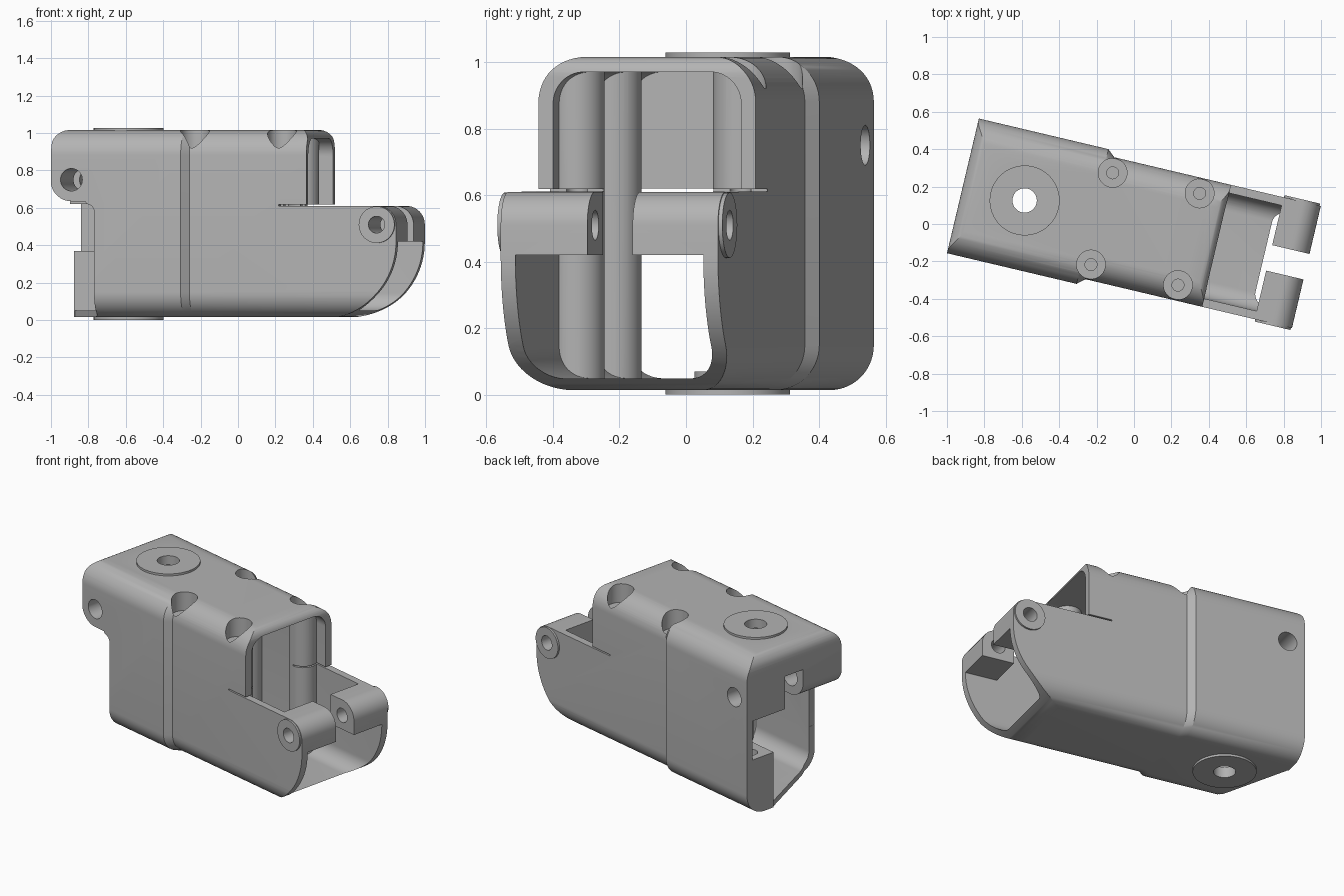
import bpy, bmesh, math
from mathutils import Matrix

if "Cube" in bpy.data.objects:
    bpy.data.objects.remove(bpy.data.objects["Cube"], do_unlink=True)

MID = -0.012          # centre line of the housing across its width
TURN = math.radians(-13.3)

grey = bpy.data.materials.new("plain_grey")
grey.use_nodes = True
grey.diffuse_color = (0.45, 0.45, 0.45, 1)
grey.node_tree.nodes["Principled BSDF"].inputs["Base Color"].default_value = (0.45, 0.45, 0.45, 1)


def arc(cx, cy, r, start, end, n=14):
    angles = [math.radians(start + (end - start) * i / n) for i in range(n + 1)]
    return [(cx + r * math.cos(a), cy + r * math.sin(a)) for a in angles]


def loft(name, rings):
    """Closed solid through rings of equal point count."""
    bm = bmesh.new()
    loops = [[bm.verts.new(p) for p in ring] for ring in rings]
    n = len(loops[0])
    for a, b in zip(loops, loops[1:]):
        for i in range(n):
            j = (i + 1) % n
            bm.faces.new((a[i], a[j], b[j], b[i]))
    bm.faces.new(loops[0])
    bm.faces.new(loops[-1])
    bmesh.ops.recalc_face_normals(bm, faces=bm.faces)
    mesh = bpy.data.meshes.new(name)
    bm.to_mesh(mesh)
    bm.free()
    mesh.materials.append(grey)
    obj = bpy.data.objects.new(name, mesh)
    bpy.context.scene.collection.objects.link(obj)
    return obj


def prism(name, points, axis, lo, hi):
    """Extrude a side outline across the width, or a plan outline upwards."""
    place = (lambda p, t: (p[0], t, p[1])) if axis == "y" else (lambda p, t: (p[0], p[1], t))
    return loft(name, [[place(p, t) for p in points] for t in (lo, hi)])


def rod(name, a, b, r, axis, lo, hi, n=40):
    return prism(name, arc(a, b, r, 0, 360, n)[:-1], axis, lo, hi)


def box(name, x0, x1, y0, y1, z0, z1):
    return prism(name, [(x0, y0), (x1, y0), (x1, y1), (x0, y1)], "z", z0, z1)


def tube(name, stations, z0, z1, r):
    """Rounded rectangle section carried along the length."""
    rings = []
    for x, half in stations:
        a, lo, hi = half - r, z0 + r, z1 - r
        sec = (arc(MID + a, hi, r, 0, 90) + arc(MID - a, hi, r, 90, 180)
               + arc(MID - a, lo, r, 180, 270) + arc(MID + a, lo, r, 270, 360))
        rings.append([(x, y, z) for y, z in sec])
    return loft(name, rings)


def combine(target, tools, operation):
    for tool in tools:
        mod = target.modifiers.new("cut", "BOOLEAN")
        mod.operation, mod.object, mod.solver = operation, tool, "EXACT"
    graph = bpy.context.evaluated_depsgraph_get()
    result = bpy.data.meshes.new_from_object(target.evaluated_get(graph))
    target.modifiers.clear()
    target.data = result
    for tool in tools:
        bpy.data.objects.remove(tool, do_unlink=True)


# Outer housing: wide rear half stepping down to a narrower front half
housing = tube("housing", [(-1, .37), (-.225, .37), (-.185, .335), (1, .335)], .015, 1.015, .135)

# Raised pivot pads and hinge rings
combine(housing, [
    rod("pivot_pads", -.598, MID, .187, "z", .001, 1.028, 64),
    rod("hinge_rings", .846, .51, .098, "y", MID - .347, MID + .347),
], "UNION")

# Hollow inside, keeping posts, hinge knuckles and the rear block solid
cavity = tube("cavity", [(-1.15, .325), (-.235, .325), (-.195, .29), (1.15, .29)], .05, .97, .095)
POSTS = [(x, MID + s * .252) for x in (-.174, .304) for s in (-1, 1)]
solids = [rod("screw_post", x, y, .083, "z", -.1, 1.2) for x, y in POSTS]
for lo, hi in ((-.6, -.08), (.06, .6)):
    solids.append(box("front_knuckle", .745, 1.3, lo, hi, .42, .66))
    solids.append(box("rear_knuckle", -1.3, -.71, lo, hi, .62, .9))
solids += [
    box("rear_top_block", -1.3, -.711, -.7, .7, .83, 1.2),
    box("rear_low_block", -1.3, -.74, .15, .7, -.1, .37),
    rod("floor_boss", -.598, MID, .1, "z", -.1, .07),
]
combine(cavity, solids, "DIFFERENCE")
combine(housing, [cavity], "DIFFERENCE")

# Side outline: curved nose, hinge arms, slit and upper hood
outline = [(-.937, -.1), (.545, -.1)]
outline += arc(.545, .417, .405, -90, 0, 24)
outline += arc(.85, .51, .1, 0, 90)
outline += [(.305, .611), (.305, .619), (.457, .619)]
outline += arc(.397, .957, .06, 0, 90, 8)
outline += [(.39, 1.1), (-.86, 1.1)]
outline += arc(-.857, .938, .08, 90, 180, 8)
combine(housing, [prism("side_outline", outline, "y", -1, 1)], "INTERSECT")

# Rear right recess under a rounded knuckle, and the slanted floor edge
under = [(-1.2, .3), (-.70, .3)] + arc(-.74, .58, .04, 0, 90, 6)
under += [(-.75, .635)] + arc(-.825, .75, .115, 270, 180) + [(-1.2, .75)]
plan = [(-1.2, .149), (-.93, .149), (-.701, -.3), (-.701, -1), (-1.2, -1)]
cuts = [
    prism("rear_recess", under, "y", -1, -.079),
    prism("floor_edge", plan, "z", -.2, .33),
    # Pin and pivot holes
    rod("rear_pin_hole", -.825, .75, .06, "y", -1, 1),
    rod("front_pin_hole", .846, .51, .045, "y", -1, 1),
    rod("pivot_hole", -.598, MID, .065, "z", -.2, 1.3),
    rod("block_hole", -.85, .25, .04, "z", .2, .5),
]
# Screw counterbores with pilot holes
for x, y in POSTS:
    cuts.append(rod("counterbore", x, y, .077, "z", .895, 1.3))
    cuts.append(rod("pilot_hole", x, y, .032, "z", .5, 1.25, 24))
combine(housing, cuts, "DIFFERENCE")

# Turn the finished part and shade it
housing.data.transform(Matrix.Rotation(TURN, 4, "Z"))
bpy.ops.object.select_all(action="DESELECT")
housing.select_set(True)
bpy.context.view_layer.objects.active = housing
bpy.ops.object.shade_smooth_by_angle(angle=math.radians(30))
